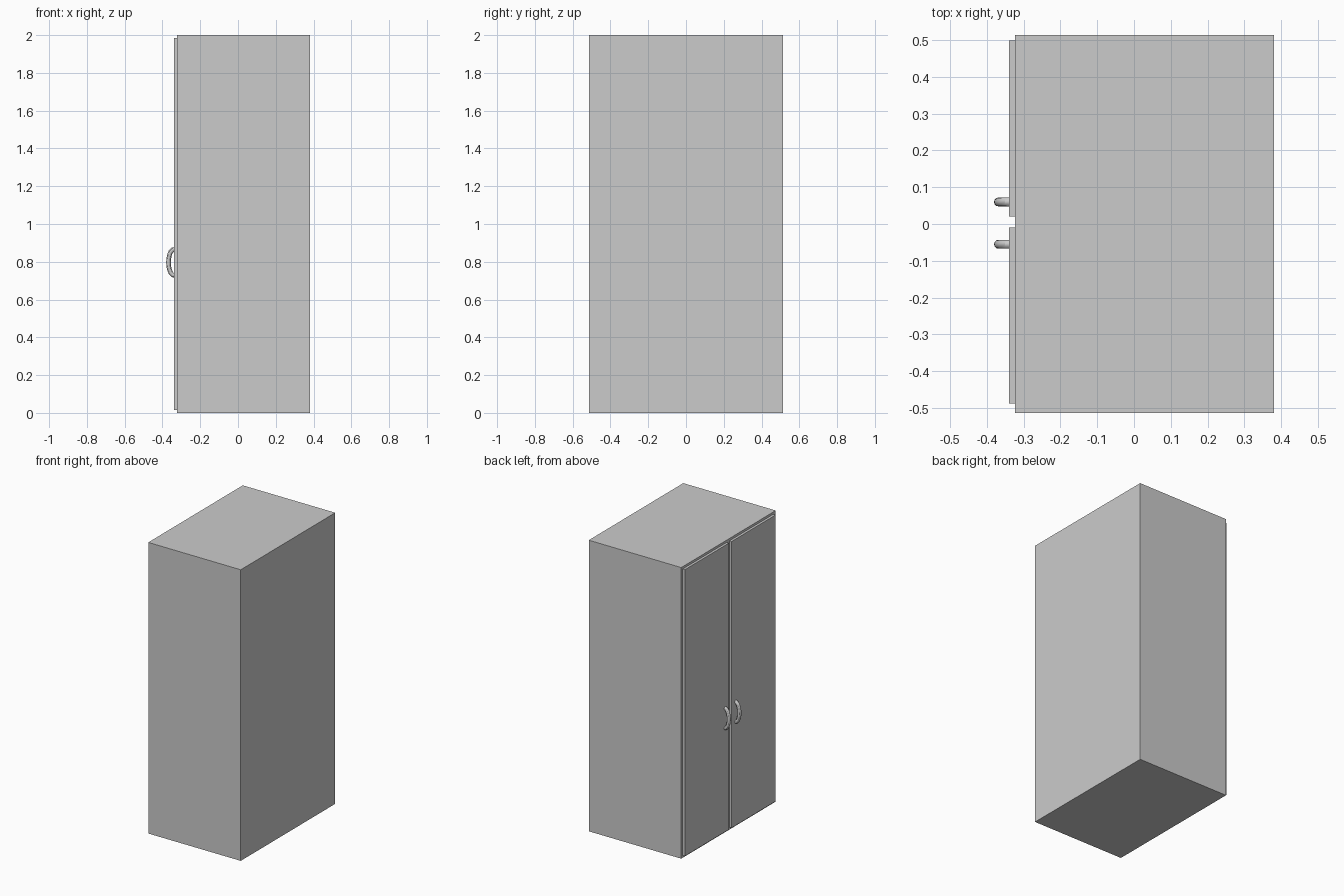
import bpy, bmesh
from mathutils import Vector

if "Cube" in bpy.data.objects:
    bpy.data.objects.remove(bpy.data.objects["Cube"])


def box(name, lo, hi):
    lo, hi = Vector(lo), Vector(hi)
    bm = bmesh.new()
    bmesh.ops.create_cube(bm, size=1)
    for v in bm.verts:
        v.co = (lo + hi) / 2 + v.co * (hi - lo)
    me = bpy.data.meshes.new(name)
    bm.to_mesh(me)
    bm.free()
    ob = bpy.data.objects.new(name, me)
    bpy.context.collection.objects.link(ob)
    return ob


def handle(name, y, zc=0.797):
    # C-shaped pull: half path (x, height above centre), mirrored about zc
    half = [(-0.334, 0.069), (-0.345, 0.067), (-0.356, 0.056),
            (-0.363, 0.038), (-0.367, 0.018)]
    path = ([(x, h) for x, h in half] + [(-0.368, 0)]
            + [(x, -h) for x, h in reversed(half)])
    cu = bpy.data.curves.new(name, 'CURVE')
    cu.dimensions = '3D'
    sp = cu.splines.new('POLY')
    sp.points.add(len(path) - 1)
    for p, (x, h) in zip(sp.points, path):
        p.co = (x, y, zc + h, 1)
    cu.bevel_depth = 0.0122
    cu.bevel_resolution = 4
    cu.use_fill_caps = True
    ob = bpy.data.objects.new(name, cu)
    bpy.context.collection.objects.link(ob)
    bpy.ops.object.select_all(action='DESELECT')
    ob.select_set(True)
    bpy.context.view_layer.objects.active = ob
    bpy.ops.object.convert(target='MESH')
    bpy.ops.object.shade_smooth_by_angle()


# Cabinet body
box("cabinet_body", (-0.323, -0.513, 0), (0.38, 0.513, 2))

# Two doors with a gap between them, each with a pull handle near the gap
for side, y0, y1, hy in (("left", 0.02, 0.498, 0.06),
                         ("right", -0.488, -0.01, -0.055)):
    box(side + "_door", (-0.34, y0, 0.016), (-0.323, y1, 1.984))
    handle(side + "_handle", hy)
